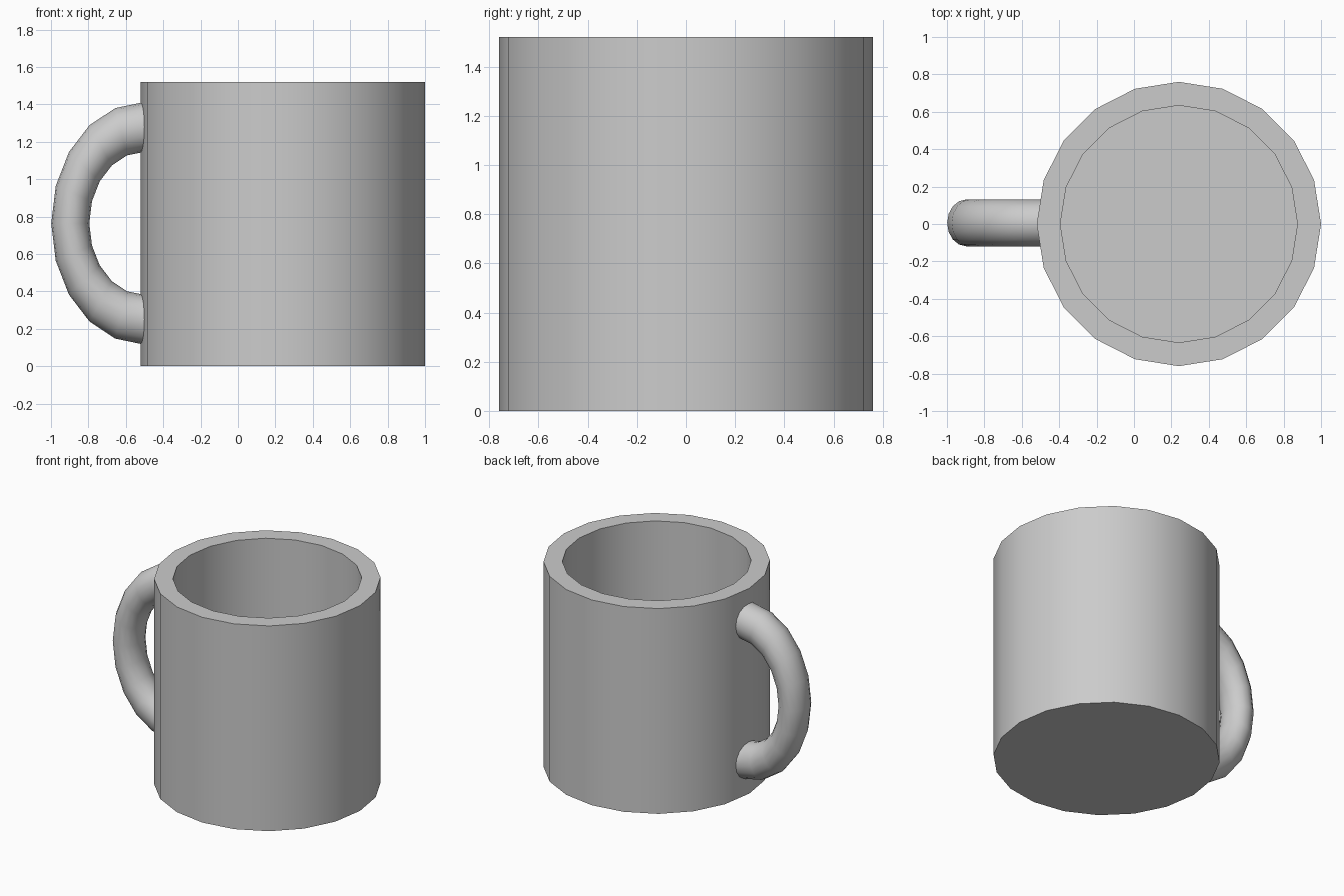
import bpy, bmesh
from math import sin, cos, pi

if "Cube" in bpy.data.objects:
    bpy.data.objects.remove(bpy.data.objects["Cube"])

SIDES = 20
CUP_X = 0.24


def skin(name, rings):
    """Bridge closed rings of points in order and cap both ends."""
    bm = bmesh.new()
    loops = [[bm.verts.new(p) for p in ring] for ring in rings]
    n = len(loops[0])
    for a, b in zip(loops, loops[1:]):
        for i in range(n):
            j = (i + 1) % n
            bm.faces.new((a[i], a[j], b[j], b[i]))
    bm.faces.new(loops[0][::-1])
    bm.faces.new(loops[-1])
    bmesh.ops.recalc_face_normals(bm, faces=bm.faces)
    mesh = bpy.data.meshes.new(name)
    bm.to_mesh(mesh)
    bm.free()
    obj = bpy.data.objects.new(name, mesh)
    bpy.context.collection.objects.link(obj)
    bpy.ops.object.select_all(action='DESELECT')
    obj.select_set(True)
    bpy.context.view_layer.objects.active = obj
    bpy.ops.object.shade_smooth_by_angle(angle=pi / 6)
    return obj


# Cup: outer wall, rim, inner wall and floor from one profile
profile = [(0.76, 0), (0.76, 1.52), (0.634, 1.52), (0.634, 0.125)]
skin("cup", [[(CUP_X + r * cos(2 * pi * i / SIDES), r * sin(2 * pi * i / SIDES), z)
              for i in range(SIDES)] for r, z in profile])

# Handle: half ring squashed in x, with its ends sunk into the cup wall
MAJOR, MINOR, SQUASH, TUBE = 0.515, 0.133, 0.765, 16


def handle_ring(angle, shift=0.0):
    ring = []
    for k in range(TUBE):
        t = 2 * pi * k / TUBE
        r = MAJOR + MINOR * cos(t)
        ring.append((-0.503 + shift - SQUASH * r * cos(angle),
                     0.006 + 0.125 * sin(t),
                     0.764 + r * sin(angle)))
    return ring


arc = [handle_ring(-pi / 2 + pi * i / 10) for i in range(11)]
skin("handle", [handle_ring(-pi / 2, 0.05)] + arc + [handle_ring(pi / 2, 0.05)])
